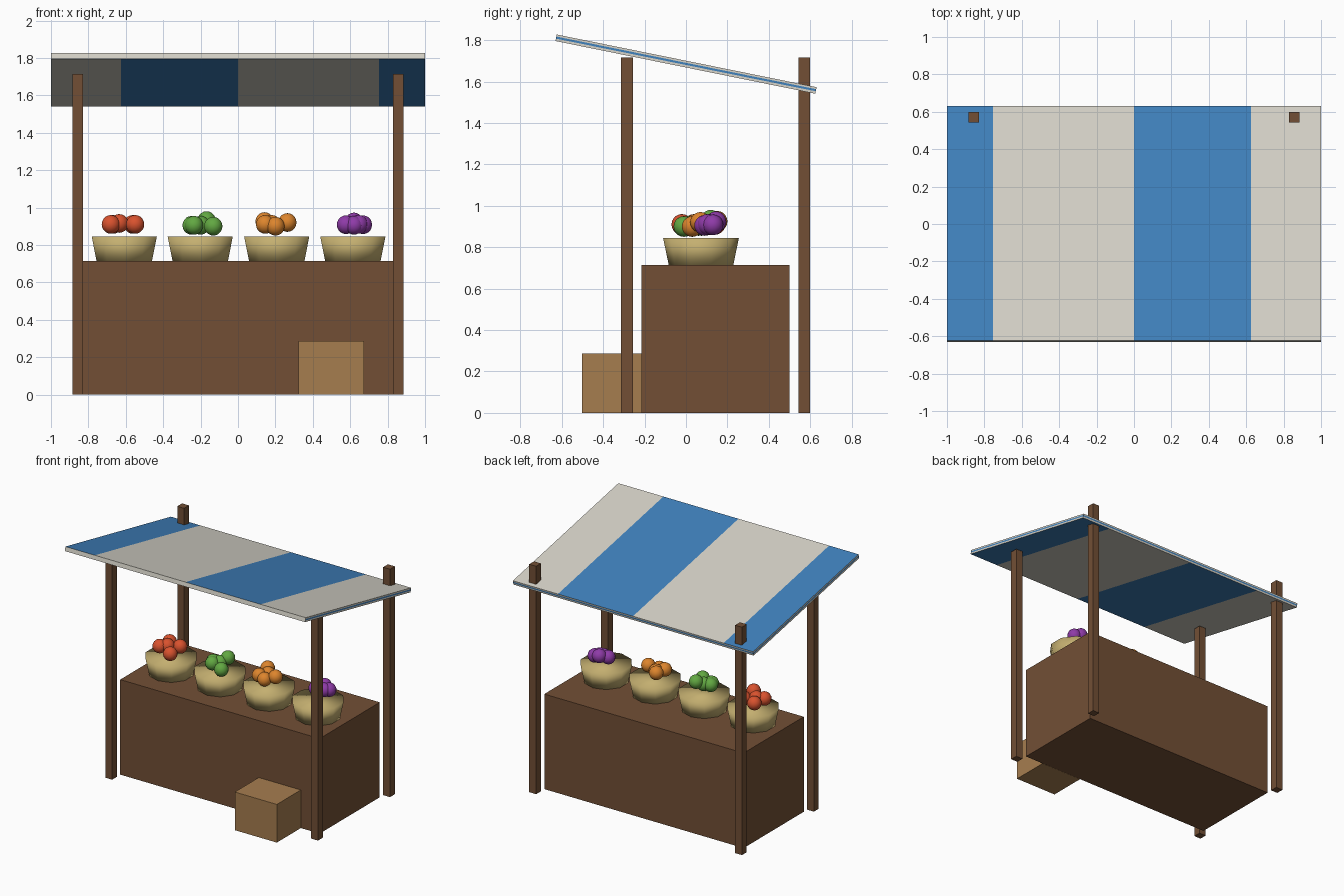
import bpy, bmesh, math
from mathutils import Matrix

if "Cube" in bpy.data.objects:
    bpy.data.objects.remove(bpy.data.objects["Cube"])


def mat(name, r, g, b):
    m = bpy.data.materials.new(name)
    lin = [((c / 255 + 0.055) / 1.055) ** 2.4 for c in (r, g, b)]
    m.diffuse_color = (*lin, 1)
    m.use_nodes = True
    m.node_tree.nodes["Principled BSDF"].inputs["Base Color"].default_value = m.diffuse_color
    return m


WOOD = mat("brown wood", 114, 79, 53)
CRATE = mat("light wood", 166, 125, 79)
CREAM = mat("cream cloth", 215, 212, 201)
BLUE = mat("blue cloth", 64, 130, 190)
STRAW = mat("straw", 196, 175, 112)
RED = mat("red fruit", 217, 82, 46)
GREEN = mat("green fruit", 98, 168, 66)
ORANGE = mat("orange fruit", 221, 133, 45)
PURPLE = mat("purple fruit", 143, 59, 168)


def finish(name, bm, mats, smooth=False):
    me = bpy.data.meshes.new(name)
    for f in bm.faces:
        f.smooth = smooth
    bm.to_mesh(me)
    bm.free()
    for m in mats:
        me.materials.append(m)
    ob = bpy.data.objects.new(name, me)
    bpy.context.collection.objects.link(ob)
    return ob


def box_mesh(size, centre=(0, 0, 0)):
    bm = bmesh.new()
    bmesh.ops.create_cube(bm, size=1, matrix=Matrix.Translation(centre) @ Matrix.Diagonal((*size, 1)))
    return bm


# counter and crate
finish("counter", box_mesh((1.66, 0.715, 0.715), (0, 0.1425, 0.3575)), [WOOD])
finish("crate", box_mesh((0.35, 0.285, 0.287), (0.499, -0.3585, 0.1435)), [CRATE])

# four posts
for side, sx in (("left", -1), ("right", 1)):
    for end, y in (("front", -0.285), ("back", 0.571)):
        finish(f"{end}_{side}_post", box_mesh((0.057, 0.057, 1.715), (sx * 0.857, y, 0.8575)), [WOOD])

# sloping canopy: stripes on top, mirrored stripes below, a thin band on the edges
bm = box_mesh((2, 1.28, 0.032))
cuts = [((x, 0, 0), (1, 0, 0)) for x in (-0.755, -0.625, 0, 0.625, 0.755)]
cuts += [((0, 0, z), (0, 0, 1)) for z in (-0.004, 0.006)]
for co, no in cuts:
    bmesh.ops.bisect_plane(bm, geom=bm.verts[:] + bm.edges[:] + bm.faces[:], plane_co=co, plane_no=no)
bm.normal_update()
for f in bm.faces:
    c, n = f.calc_center_median(), f.normal
    if abs(n.z) > 0.5:
        x = c.x if n.z > 0 else -c.x
        blue = x < -0.755 or 0 < x < 0.625
    else:
        blue = n.y > -0.5 and -0.004 < c.z < 0.006
    f.material_index = int(blue)
canopy = finish("canopy", bm, [CREAM, BLUE])
canopy.location = (0, 0, 1.684)
canopy.rotation_euler = (-0.2, 0, 0)

# baskets of fruit: name, basket x, colour, fruit centres
stock = [
    ("red", -0.608, RED, [(-0.55, -0.02, 0.91), (-0.667, 0.14, 0.91), (-0.68, 0.04, 0.91),
                          (-0.562, 0.115, 0.91), (-0.635, 0.07, 0.915)]),
    ("green", -0.202, GREEN, [(-0.168, 0.12, 0.93), (-0.248, 0.06, 0.905), (-0.132, -0.01, 0.9),
                              (-0.2, 0.075, 0.905), (-0.235, 0.03, 0.905)]),
    ("orange", 0.207, ORANGE, [(0.142, 0.15, 0.925), (0.145, 0.045, 0.91), (0.2, 0.03, 0.9),
                               (0.264, 0.07, 0.92), (0.18, 0.1, 0.91)]),
    ("purple", 0.614, PURPLE, [(0.577, 0.1, 0.908), (0.62, 0.145, 0.923), (0.668, 0.13, 0.908),
                               (0.62, 0.09, 0.905), (0.645, 0.105, 0.91)]),
]
for name, x, colour, fruits in stock:
    bm = bmesh.new()
    bmesh.ops.create_cone(bm, cap_ends=True, segments=10, radius1=0.156, radius2=0.183, depth=0.13,
                          matrix=Matrix.Translation((x, 0.0725, 0.78)))
    # turn so a corner points along y
    top = max(bm.verts, key=lambda v: v.co.y)
    turn = math.pi / 2 - math.atan2(top.co.y - 0.0725, top.co.x - x)
    bmesh.ops.rotate(bm, verts=bm.verts, cent=(x, 0.0725, 0.78), matrix=Matrix.Rotation(turn, 3, "Z"))
    finish(f"{name}_fruit_basket", bm, [STRAW], True)

    bm = bmesh.new()
    for p in fruits:
        bmesh.ops.create_uvsphere(bm, u_segments=14, v_segments=10, radius=0.05,
                                  matrix=Matrix.Translation(p))
    finish(f"{name}_fruit", bm, [colour], True)
